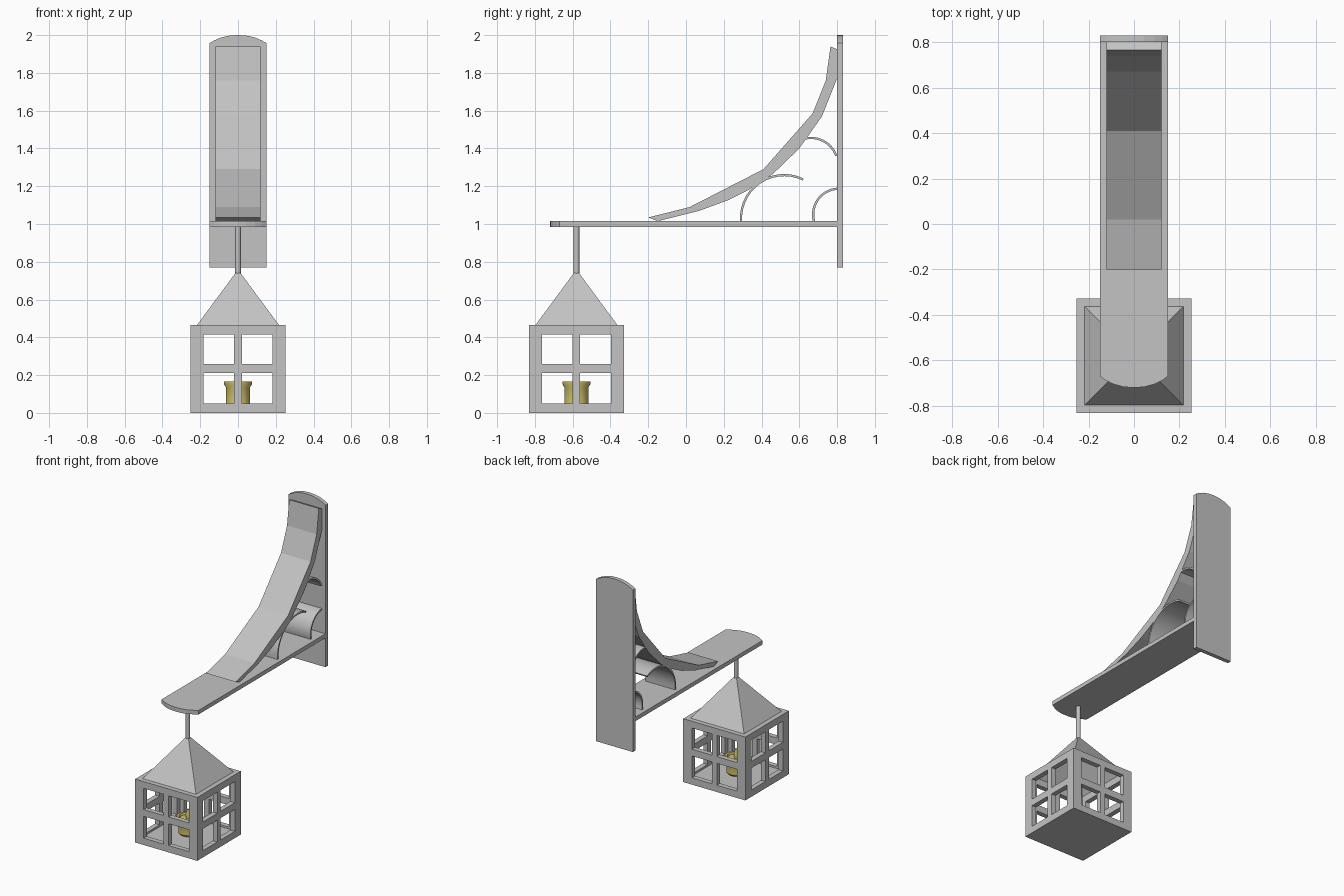
import bpy, bmesh, math
from mathutils import Vector

if "Cube" in bpy.data.objects:
    bpy.data.objects.remove(bpy.data.objects["Cube"])


def material(name, rgb):
    m = bpy.data.materials.new(name)
    m.diffuse_color = (*rgb, 1)
    m.use_nodes = True
    m.node_tree.nodes["Principled BSDF"].inputs["Base Color"].default_value = m.diffuse_color
    return m


GREY = material("grey metal", (0.55, 0.55, 0.55))
YELLOW = material("candle yellow", (0.68, 0.58, 0.16))
LY = -0.58  # lantern centre in y


def finish(name, bm, mat, smooth=False):
    bmesh.ops.recalc_face_normals(bm, faces=bm.faces)
    me = bpy.data.meshes.new(name)
    bm.to_mesh(me)
    bm.free()
    me.materials.append(mat)
    ob = bpy.data.objects.new(name, me)
    bpy.context.collection.objects.link(ob)
    if smooth:
        bpy.ops.object.select_all(action='DESELECT')
        ob.select_set(True)
        bpy.context.view_layer.objects.active = ob
        bpy.ops.object.shade_smooth_by_angle(angle=math.radians(35))
    return ob


def prism(name, points, offset, mat=GREY, smooth=False):
    """Extrude a closed 3D outline along an offset vector."""
    bm = bmesh.new()
    f = bm.faces.new([bm.verts.new(p) for p in points])
    r = bmesh.ops.extrude_face_region(bm, geom=[f])
    bmesh.ops.translate(bm, vec=Vector(offset),
                        verts=[v for v in r["geom"] if isinstance(v, bmesh.types.BMVert)])
    return finish(name, bm, mat, smooth)


def lathe(name, profile, mat, n=24):
    """Revolve (radius, z) points around the lantern axis."""
    bm = bmesh.new()
    rings = [[bm.verts.new((r * math.cos(2 * math.pi * i / n),
                            LY + r * math.sin(2 * math.pi * i / n), z))
              for i in range(n)] for r, z in profile]
    for a, b in zip(rings, rings[1:]):
        for i in range(n):
            j = (i + 1) % n
            bm.faces.new((a[i], a[j], b[j], b[i]))
    bm.faces.new(rings[0])
    bm.faces.new(rings[-1])
    return finish(name, bm, mat, True)


def rounded_end(tip, depth):
    """Shallow arched end, as (x, length) points from right to left."""
    xs = [0.15, 0.125, 0.09, 0.045, 0, -0.045, -0.09, -0.125, -0.15]
    return [(x, tip - depth * (abs(x) / 0.15) ** 2.3) for x in xs]


# wall plate and horizontal arm
prism("wall_plate", [(-0.15, 0.80, 0.77), (0.15, 0.80, 0.77)]
      + [(x, 0.80, l) for x, l in rounded_end(2.0, 0.042)], (0, 0.03, 0))
prism("arm", [(-0.15, 0.80, 0.985), (0.15, 0.80, 0.985)]
      + [(x, -l, 0.985) for x, l in rounded_end(0.72, 0.05)], (0, 0, 0.03))

# curved brace between arm and plate
upper = [(-0.20, 1.035), (0.02, 1.09), (0.41, 1.29), (0.67, 1.585), (0.74, 1.76), (0.765, 1.94)]
lower = [(0.80, 1.925), (0.80, 1.77), (0.72, 1.57), (0.60, 1.40), (0.46, 1.265),
         (0.33, 1.18), (0.22, 1.125), (0.07, 1.07), (-0.15, 1.015)]
prism("brace", [(-0.12, y, z) for y, z in upper + lower], (0.24, 0, 0))


# thin scroll arcs under the brace
def scroll(name, cy, cz, r, a0, a1, n=14, t=0.012):
    angs = [math.radians(a0 + (a1 - a0) * i / n) for i in range(n + 1)]
    arc = lambda rad, aa: [(-0.12, cy + rad * math.cos(a), cz + rad * math.sin(a)) for a in aa]
    prism(name, arc(r, angs) + arc(r - t, angs[::-1]), (0.24, 0, 0), smooth=True)


scroll("scroll_large", 0.52, 1.03, 0.235, 64, 184)
scroll("scroll_upper", 0.66, 1.312, 0.15, 20, 105)
scroll("scroll_lower", 0.81, 1.05, 0.143, 94, 195)

# hanging rod
lathe("hanging_rod", [(0.015, 0.73), (0.015, 0.99)], GREY, 16)

# lantern cage: perimeter grid with window cells left out, thickened inward
xs = [-0.252, -0.183, -0.02, 0.02, 0.183, 0.252]
zs = [0, 0.05, 0.21, 0.26, 0.415, 0.465]
h = 0.252
ring = ([(x, -h) for x in xs[:-1]] + [(h, x) for x in xs[:-1]]
        + [(-x, h) for x in xs[:-1]] + [(-h, -x) for x in xs[:-1]])
bm = bmesh.new()
rows = [[bm.verts.new((x, LY + y, z)) for x, y in ring] for z in zs]
for k in range(5):
    for i in range(20):
        if k in (1, 3) and i % 5 in (1, 3):
            continue
        j = (i + 1) % 20
        bm.faces.new((rows[k][i], rows[k][j], rows[k + 1][j], rows[k + 1][i]))
bm.faces.new(rows[0])
cage = finish("lantern_cage", bm, GREY)
# normals are set outward explicitly, since the cage is open
bm = bmesh.new()
bm.from_mesh(cage.data)
c = Vector((0, LY, 0.23))
bmesh.ops.reverse_faces(bm, faces=[f for f in bm.faces
                                   if f.normal.dot(f.calc_center_median() - c) < 0])
bm.to_mesh(cage.data)
bm.free()
s = cage.modifiers.new("thickness", 'SOLIDIFY')
s.thickness = 0.036
s.offset = -1
s.use_even_offset = True
s.use_quality_normals = True

# hollow pyramid roof
bm = bmesh.new()
quads = [[bm.verts.new((sx * r, LY + sy * r, z))
          for sx, sy in ((-1, -1), (1, -1), (1, 1), (-1, 1))]
         for r, z in ((0.217, 0.465), (0.014, 0.74))]
for i in range(4):
    j = (i + 1) % 4
    bm.faces.new((quads[0][i], quads[0][j], quads[1][j], quads[1][i]))
bm.faces.new(quads[1])
finish("lantern_roof", bm, GREY)

# candle cup with flared lip, and its wick
lathe("candle", [(0.05, 0.034), (0.064, 0.05), (0.064, 0.135), (0.075, 0.155), (0.075, 0.165),
                 (0.06, 0.165), (0.055, 0.15)], YELLOW)
lathe("candle_wick", [(0.014, 0.15), (0.016, 0.18), (0.004, 0.22)], YELLOW, 12)
